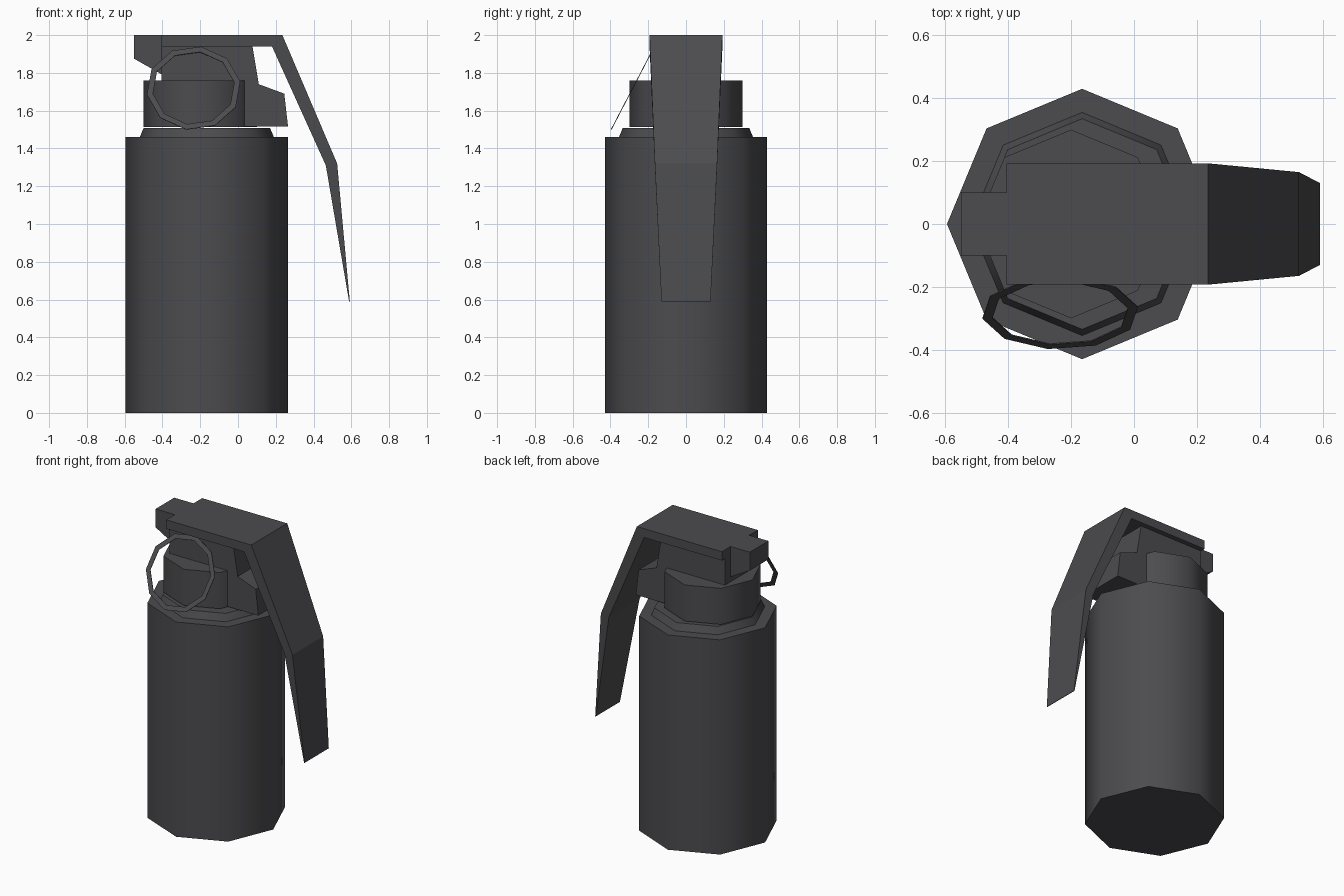
import bpy, bmesh, math
from mathutils import Matrix, Vector

if "Cube" in bpy.data.objects:
    bpy.data.objects.remove(bpy.data.objects["Cube"])

mat = bpy.data.materials.new("dark grey metal")
mat.diffuse_color = (0.072, 0.072, 0.078, 1)
mat.use_nodes = True
mat.node_tree.nodes["Principled BSDF"].inputs["Base Color"].default_value = mat.diffuse_color


def finish(name, bm, smooth=False):
    bmesh.ops.recalc_face_normals(bm, faces=bm.faces)
    me = bpy.data.meshes.new(name)
    bm.to_mesh(me)
    bm.free()
    me.materials.append(mat)
    ob = bpy.data.objects.new(name, me)
    bpy.context.collection.objects.link(ob)
    if smooth:  # smooth sides, sharp rims
        bpy.context.view_layer.objects.active = ob
        ob.select_set(True)
        bpy.ops.object.shade_smooth_by_angle(angle=math.radians(50))
        ob.select_set(False)
    return ob


def octagon(name, x, r1, r2, z1, z2):
    bm = bmesh.new()
    bmesh.ops.create_cone(bm, cap_ends=True, segments=8, radius1=r1, radius2=r2,
                          depth=z2 - z1,
                          matrix=Matrix.Translation((x, 0, (z1 + z2) / 2)))
    # turn so that corners lie on the x and y axes
    v = max(bm.verts, key=lambda v: v.co.x)
    a = math.atan2(v.co.y, v.co.x - x)
    bmesh.ops.rotate(bm, verts=bm.verts, cent=(x, 0, 0),
                     matrix=Matrix.Rotation(-a, 3, 'Z'))
    return finish(name, bm, True)


def prism(name, profile, w):
    bm = bmesh.new()
    f = bm.faces.new([bm.verts.new((x, -w, z)) for x, z in profile])
    ext = bmesh.ops.extrude_face_region(bm, geom=[f], use_keep_orig=True)
    for v in ext["geom"]:
        if isinstance(v, bmesh.types.BMVert):
            v.co.y = w
    return finish(name, bm)


# canister, sloped collar and neck
octagon("body", -0.165, 0.43, 0.43, 0, 1.46)
octagon("collar", -0.165, 0.355, 0.335, 1.46, 1.508)
octagon("neck", -0.2, 0.3, 0.3, 1.514, 1.76)

# fuse housing and rear hinge tab
prism("fuse_housing", [(-0.405, 1.95), (-0.405, 1.7), (-0.3, 1.515), (0.265, 1.515),
                       (0.245, 1.69), (0.11, 1.74), (0.075, 1.95)], 0.16)
prism("hinge_tab", [(-0.55, 2), (-0.55, 1.875), (-0.4, 1.79), (-0.4, 2)], 0.1)

# safety lever: outer point, inner point, half width
stations = [((-0.405, 2), (-0.405, 1.94), 0.193), ((0.235, 2), (0.18, 1.94), 0.193),
            ((0.525, 1.32), (0.465, 1.31), 0.165), ((0.592, 0.59), (0.588, 0.59), 0.13)]
bm = bmesh.new()
rows = []
for o, i, w in stations:
    rows.append([bm.verts.new((p[0], y, p[1])) for p, y in
                 ((o, -w), (o, w), (i, w), (i, -w))])
for a, b in zip(rows, rows[1:]):
    for k in range(4):
        bm.faces.new((a[k], a[(k + 1) % 4], b[(k + 1) % 4], b[k]))
bm.faces.new(rows[0])
bm.faces.new(rows[-1])
finish("safety_lever", bm)

# flat ten-sided pull ring, leaning outwards at the bottom
bm = bmesh.new()
tilt = math.radians(27.5)
rings = []
for k in range(10):
    a = math.radians(9 + 36 * k)
    quad = []
    for r, t in ((0.25, -0.002), (0.25, 0.002), (0.218, 0.002), (0.218, -0.002)):
        p = Matrix.Rotation(-tilt, 3, 'X') @ Vector((r * math.cos(a), t, r * math.sin(a)))
        quad.append(bm.verts.new(p + Vector((-0.235, -0.282, 1.719))))
    rings.append(quad)
for k in range(10):
    a, b = rings[k], rings[(k + 1) % 10]
    for j in range(4):
        bm.faces.new((a[j], a[(j + 1) % 4], b[(j + 1) % 4], b[j]))
finish("pull_ring", bm)
